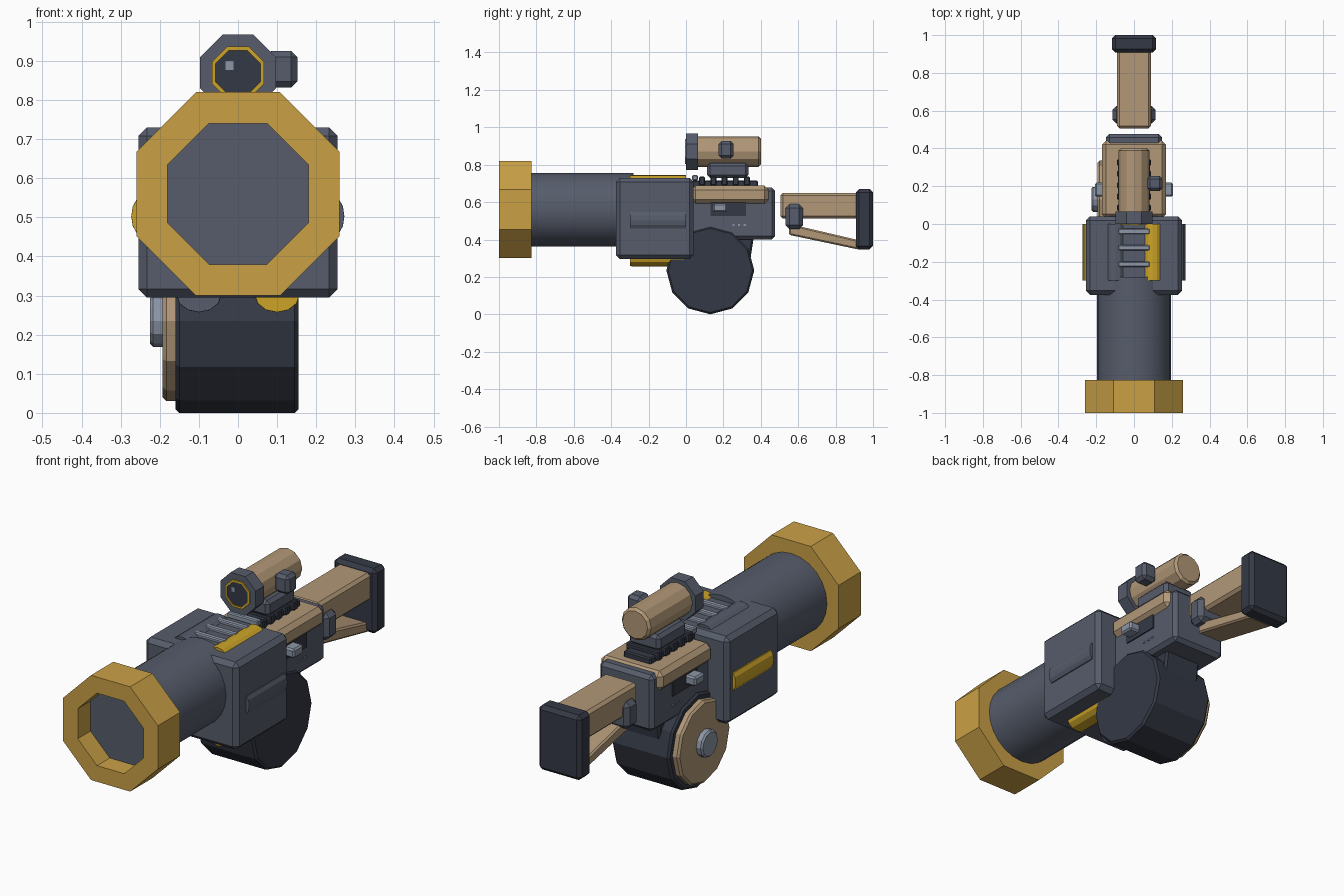
import bpy, bmesh, math
from mathutils import Matrix, Vector

if "Cube" in bpy.data.objects:
    bpy.data.objects.remove(bpy.data.objects["Cube"])


def material(name, r, g, b):
    m = bpy.data.materials.new(name)
    lin = [((c / 255 + 0.055) / 1.055) ** 2.4 for c in (r, g, b)]
    m.diffuse_color = (*lin, 1)
    m.use_nodes = True
    m.node_tree.nodes["Principled BSDF"].inputs["Base Color"].default_value = m.diffuse_color
    return m


BRASS = material("brass", 202, 161, 70)
YELLOW = material("yellow", 204, 164, 40)
STEEL = material("blue grey steel", 86, 92, 107)
DARK = material("dark steel", 52, 57, 69)
TAN = material("tan", 178, 152, 120)
LIGHT = material("light grey", 140, 150, 166)


def finish(name, bm, mat, bevel=0.0, smooth=False):
    bmesh.ops.remove_doubles(bm, verts=bm.verts, dist=1e-5)
    bmesh.ops.recalc_face_normals(bm, faces=bm.faces)
    if bevel:
        bmesh.ops.bevel(bm, geom=bm.edges[:], offset=bevel, segments=1, affect='EDGES')
    me = bpy.data.meshes.new(name)
    bm.to_mesh(me)
    bm.free()
    me.materials.append(mat)
    ob = bpy.data.objects.new(name, me)
    bpy.context.collection.objects.link(ob)
    if smooth:
        bpy.context.view_layer.objects.active = ob
        ob.select_set(True)
        bpy.ops.object.shade_smooth_by_angle(angle=math.radians(35))
        ob.select_set(False)
    return ob


def box(name, x, y, z, mat, bevel=0.0):
    bm = bmesh.new()
    size = Vector((x[1] - x[0], y[1] - y[0], z[1] - z[0]))
    mid = Vector((x[0] + x[1], y[0] + y[1], z[0] + z[1])) / 2
    bmesh.ops.create_cube(bm, size=1, matrix=Matrix.Translation(mid) @ Matrix.Diagonal((*size, 1)))
    return finish(name, bm, mat, bevel)


def lathe(name, profile, n, centre, mat, axis='Y', flat=False, scale=(1, 1), closed=False, smooth=False):
    """Revolve (radius, position) points about an axis; flat=True puts flats on the axes."""
    bm = bmesh.new()
    k, phase = (1 / math.cos(math.pi / n), math.pi / n) if flat else (1, 0)
    rings = []
    for r, t in profile:
        ring = []
        for i in range(n):
            a = 2 * math.pi * i / n + phase
            u, v = r * k * math.cos(a) * scale[0] + centre[0], r * k * math.sin(a) * scale[1] + centre[1]
            ring.append(bm.verts.new((u, t, v) if axis == 'Y' else (t, u, v)))
        rings.append(ring)
    pairs = list(zip(rings, rings[1:]))
    if closed:
        pairs.append((rings[-1], rings[0]))
    for a, b in pairs:
        for i in range(n):
            j = (i + 1) % n
            bm.faces.new((a[i], a[j], b[j], b[i]))
    if not closed:
        bm.faces.new(rings[0])
        bm.faces.new(rings[-1])
    return finish(name, bm, mat, 0, smooth)


def rod(r, t0, t1, c):
    return [(r - c, t0), (r, t0 + c), (r, t1 - c), (r - c, t1)]


def side_profile(name, pts, x, mat, bevel=0.0):
    """Extrude a (y, z) outline between -x and x."""
    bm = bmesh.new()
    a = [bm.verts.new((-x, *p)) for p in pts]
    b = [bm.verts.new((x, *p)) for p in pts]
    bm.faces.new(a)
    bm.faces.new(b[::-1])
    for i in range(len(pts)):
        j = (i + 1) % len(pts)
        bm.faces.new((a[i], b[i], b[j], a[j]))
    return finish(name, bm, mat, bevel)


# Muzzle and barrel
lathe("muzzle_ring", [(0.26, -1), (0.26, -0.825), (0.18, -0.825), (0.18, -1)], 8, (0, 0.56),
      BRASS, flat=True, closed=True)
lathe("barrel", [(0.197, -0.9), (0.197, -0.28)], 24, (0, 0.56), STEEL, smooth=True)

# Main housing with inset rounded strips and cooling slats
box("housing", (-0.255, 0.255), (-0.375, 0.04), (0.295, 0.73), STEEL, 0.022)
for name, c, s, mat in (
        ("top_right_strip", (0.098, 0.71), (0.05, 0.036), YELLOW),
        ("top_left_strip", (-0.098, 0.71), (0.05, 0.036), STEEL),
        ("bottom_right_strip", (0.1, 0.303), (0.058, 0.046), YELLOW),
        ("bottom_left_strip", (-0.1, 0.303), (0.058, 0.046), STEEL),
        ("left_side_strip", (-0.245, 0.503), (0.028, 0.05), YELLOW),
        ("right_side_strip", (0.245, 0.503), (0.027, 0.05), STEEL)):
    lathe(name, rod(1, -0.3, 0.0, 0.012), 12, c, mat, scale=s)
for i in range(4):
    y = -0.213 + 0.087 * i
    box(f"cooling_slat_{i}", (-0.085, 0.085), (y - 0.015, y + 0.015), (0.715, 0.745), LIGHT, 0.005)

# Receiver with tan cover and side details
box("receiver", (-0.148, 0.148), (0.02, 0.477), (0.4, 0.678), STEEL, 0.018)
box("receiver_cover", (-0.17, 0.17), (0.03, 0.442), (0.592, 0.688), TAN, 0.022)
for s, side in ((1, "right"), (-1, "left")):
    def span(a, b):
        return tuple(sorted((a * s, b * s)))
    box(f"{side}_port", span(0.14, 0.154), (0.13, 0.322), (0.525, 0.597), DARK)
    box(f"{side}_bolt", span(0.14, 0.206), (0.145, 0.22), (0.546, 0.592), LIGHT, 0.008)
    for i in range(3):
        y = 0.248 + 0.03 * i
        box(f"{side}_rivet_{i}", span(0.14, 0.152), (y, y + 0.012), (0.473, 0.482), LIGHT)

# Top rail and sight mount
box("top_rail", (-0.075, 0.075), (0.03, 0.385), (0.67, 0.716), DARK, 0.006)
for i in range(5):
    y = 0.07 + 0.06 * i
    box(f"rail_tooth_{i}", (-0.09, 0.09), (y, y + 0.032), (0.69, 0.736), DARK, 0.005)
box("sight_mount", (-0.085, 0.085), (0.113, 0.335), (0.73, 0.808), STEEL, 0.016)

# Sight
SC = (0, 0.87)
lathe("sight_tube", rod(0.081, 0.05, 0.4, 0.012), 12, SC, TAN)
lathe("sight_hood", [(0.097, 0.0), (0.097, 0.065)], 8, SC, STEEL, flat=True)
lathe("sight_trim", [(0.067, -0.006), (0.067, 0.01), (0.057, 0.01), (0.057, -0.006)], 8, SC,
      YELLOW, flat=True, closed=True)
lathe("sight_lens", [(0.058, -0.002), (0.058, 0.01)], 8, SC, DARK, flat=True)
box("lens_glint", (-0.032, -0.012), (-0.005, 0.0), (0.877, 0.9), LIGHT)
box("sight_knob", (0.07, 0.152), (0.175, 0.255), (0.832, 0.926), STEEL, 0.016)

# Drum magazine
DC = (0.13, 0.235)
lathe("drum", rod(0.235, -0.16, 0.155, 0.01), 12, DC, DARK, axis='X')
lathe("drum_plate", rod(0.205, -0.193, -0.15, 0.01), 12, DC, TAN, axis='X')
lathe("drum_hub", rod(0.066, -0.225, -0.18, 0.008), 12, DC, LIGHT, axis='X')
side_profile("magazine_feed", [(0.05, 0.2), (0.33, 0.2), (0.365, 0.43), (0.05, 0.43)], 0.1, DARK, 0.01)

# Stock
box("stock_beam", (-0.09, 0.09), (0.505, 0.93), (0.512, 0.65), TAN, 0.014)
box("stock_clamp", (-0.115, 0.115), (0.532, 0.625), (0.455, 0.59), STEEL, 0.022)
side_profile("stock_strut", [(0.55, 0.425), (0.93, 0.345), (0.93, 0.395), (0.61, 0.47), (0.55, 0.485)],
             0.07, TAN, 0.008)
box("butt_pad", (-0.117, 0.117), (0.908, 1.0), (0.348, 0.67), DARK, 0.018)
